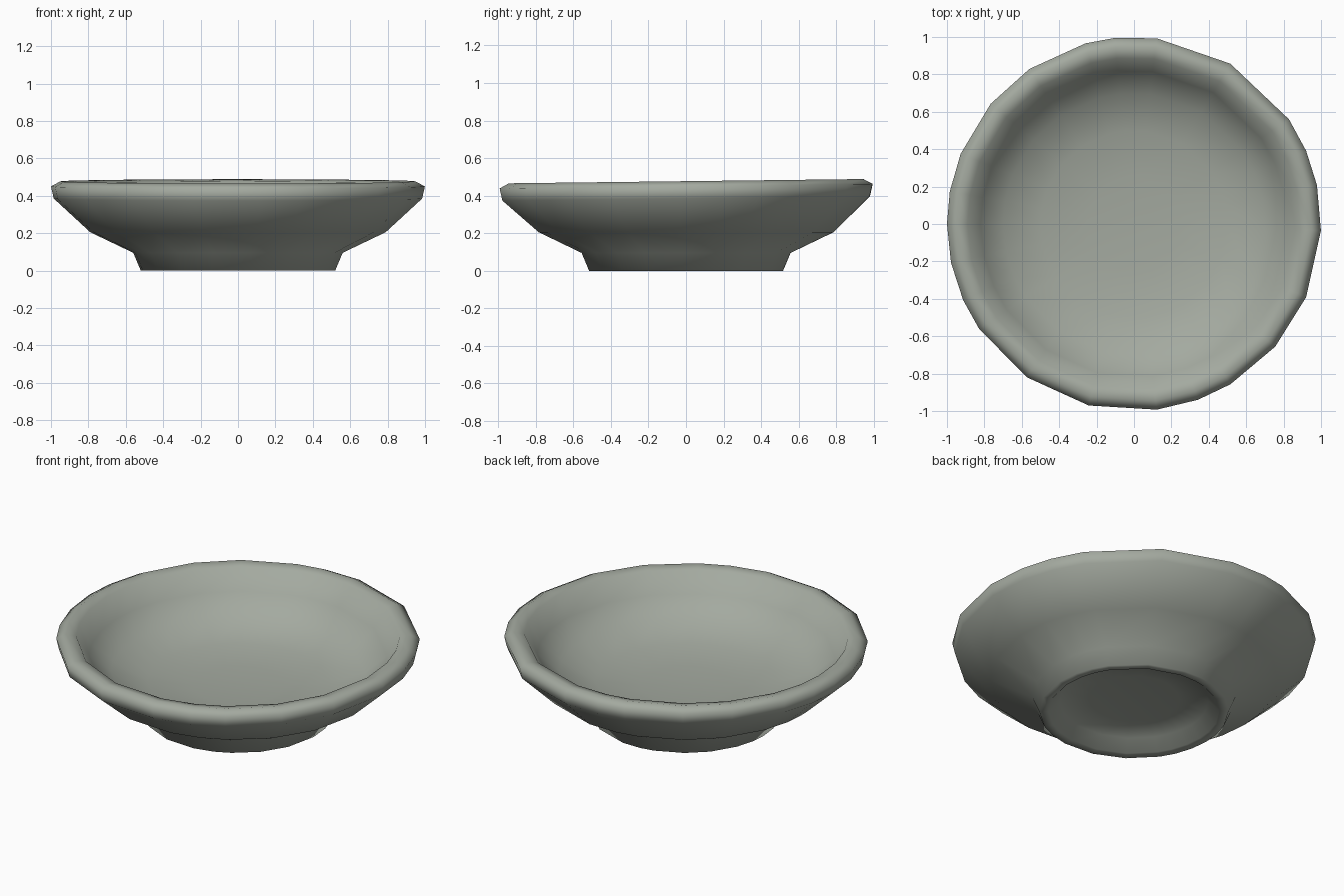
import bpy
import bmesh
from math import radians, cos, sin

cube = bpy.data.objects.get("Cube")
if cube:
    bpy.data.objects.remove(cube, do_unlink=True)

# Single glaze colour
glaze = bpy.data.materials.new("grey_green_glaze")
glaze.use_nodes = True
colour = (0.37, 0.40, 0.35, 1)
glaze.diffuse_color = colour
shader = glaze.node_tree.nodes["Principled BSDF"]
shader.inputs["Base Color"].default_value = colour
shader.inputs["Roughness"].default_value = 0.7

# Uneven hand-made spacing of the facets around the rim, in degrees
ANGLES = [-2, 12, 23, 34, 59, 83, 96, 105, 124, 140, 158, 170,
          180, 192, 204, 214, 235, 256, 277, 290, 301, 319, 337]

# Section (radius, height): foot recess, foot ring, outer wall, lip, inside
PROFILE = [(0.25, 0.09), (0.41, 0.075), (0.47, 0.012), (0.52, 0.01),
           (0.56, 0.105), (0.79, 0.215), (0.985, 0.395), (1.0, 0.46),
           (0.95, 0.487), (0.89, 0.475), (0.82, 0.36), (0.70, 0.26),
           (0.50, 0.20), (0.25, 0.18)]


def lathe(name, profile, angles, bottom, top):
    bm = bmesh.new()
    rings = []
    for r, z in profile:
        ring = []
        for a in angles:
            y = r * sin(radians(a))
            # The lip rises slightly towards the back
            lift = 0.012 * y if z > 0.3 else 0
            ring.append(bm.verts.new((r * cos(radians(a)), y, z + lift)))
        rings.append(ring)
    n = len(angles)
    for low, high in zip(rings, rings[1:]):
        for i in range(n):
            j = (i + 1) % n
            bm.faces.new((low[i], low[j], high[j], high[i]))
    # Close the underside and the floor
    for ring, z in ((rings[0], bottom), (rings[-1], top)):
        centre = bm.verts.new((0, 0, z))
        for i in range(n):
            bm.faces.new((ring[i], ring[(i + 1) % n], centre))
    # Rest the foot on the ground
    drop = min(v.co.z for v in bm.verts)
    for v in bm.verts:
        v.co.z -= drop
    bmesh.ops.recalc_face_normals(bm, faces=bm.faces)
    mesh = bpy.data.meshes.new(name)
    bm.to_mesh(mesh)
    bm.free()
    obj = bpy.data.objects.new(name, mesh)
    bpy.context.collection.objects.link(obj)
    mesh.materials.append(glaze)
    mesh.shade_smooth()
    return obj


bowl = lathe("footed_bowl", PROFILE, ANGLES, 0.095, 0.175)
